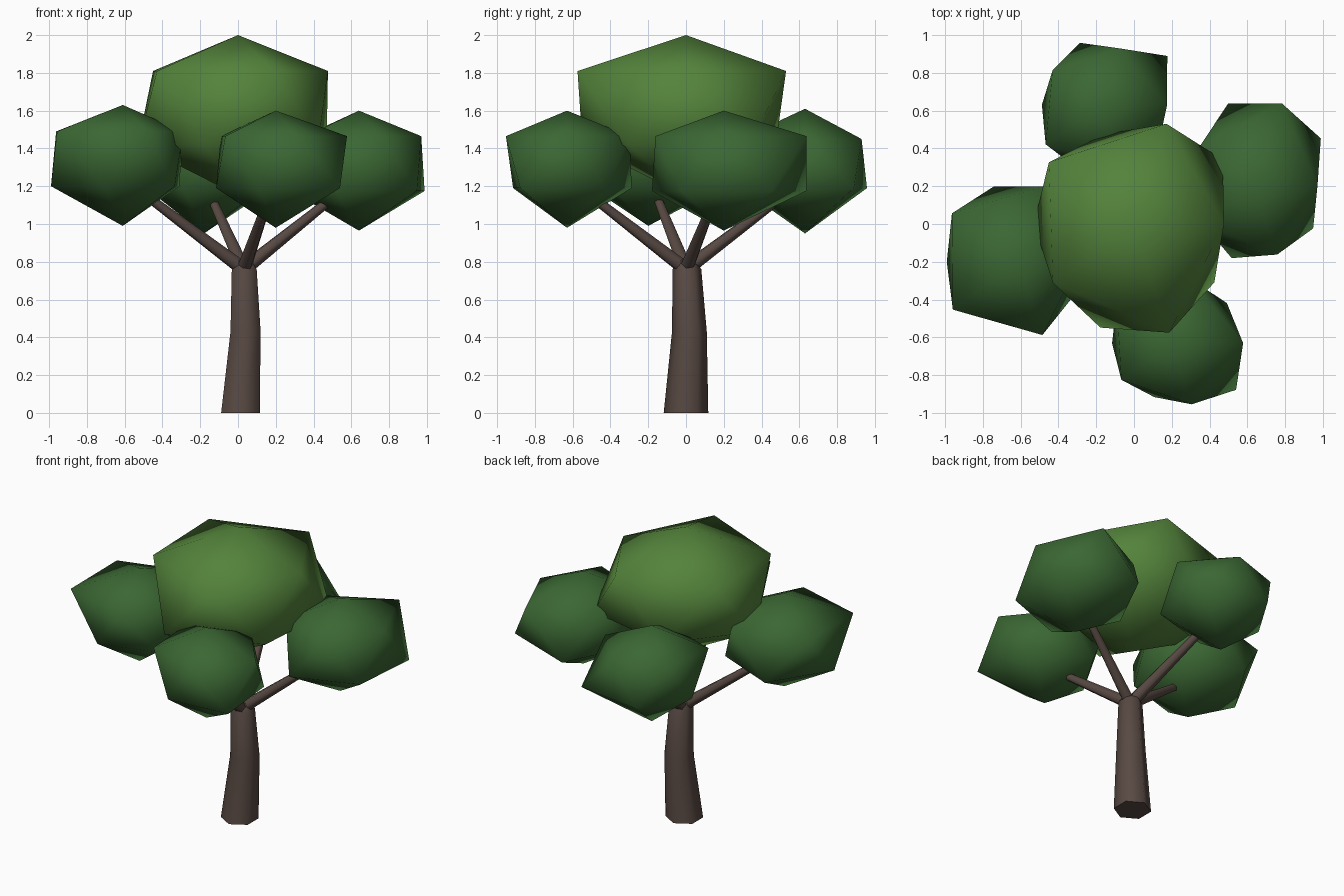
import bpy, bmesh, math
from mathutils import Vector

if "Cube" in bpy.data.objects:
    bpy.data.objects.remove(bpy.data.objects["Cube"])


def material(name, color):
    m = bpy.data.materials.new(name)
    m.diffuse_color = (*color, 1.0)
    m.use_nodes = True
    m.node_tree.nodes["Principled BSDF"].inputs["Base Color"].default_value = m.diffuse_color
    return m


BARK = material("brown bark", (0.098, 0.067, 0.056))
DARK = material("dark green leaves", (0.043, 0.135, 0.033))
LIGHT = material("light green leaves", (0.088, 0.227, 0.044))


def finish(name, bm, mat, angle):
    bmesh.ops.recalc_face_normals(bm, faces=bm.faces[:])
    mesh = bpy.data.meshes.new(name)
    bm.to_mesh(mesh)
    bm.free()
    mesh.materials.append(mat)
    ob = bpy.data.objects.new(name, mesh)
    bpy.context.collection.objects.link(ob)
    bpy.ops.object.select_all(action='DESELECT')
    ob.select_set(True)
    bpy.context.view_layer.objects.active = ob
    bpy.ops.object.shade_smooth_by_angle(angle=math.radians(angle))
    return ob


def leaf_clump(name, center, heights, radii, mat):
    """Uneven icosahedron: two poles and ten alternating upper/lower ring points."""
    cx, cy = center
    top, upper, lower, bottom = heights
    bm = bmesh.new()
    north = bm.verts.new((cx, cy, top))
    south = bm.verts.new((cx, cy, bottom))
    ring = []
    for k, r in enumerate(radii):
        a = math.radians(36 * k)
        z = lower if k % 2 else upper
        ring.append(bm.verts.new((cx + r * math.cos(a), cy + r * math.sin(a), z)))
    for k in range(10):
        n1, n2 = ring[(k + 1) % 10], ring[(k + 2) % 10]
        bm.faces.new((ring[k], n1, n2))
        bm.faces.new((south if k % 2 else north, ring[k], n2))
    finish(name, bm, mat, 180)


def limb(name, stations, sides, tilted):
    """Tapered tube through (center, radius) stations; first corner points along +y."""
    bm = bmesh.new()
    axis = (Vector(stations[-1][0]) - Vector(stations[0][0])).normalized()
    if tilted:
        u = axis.cross(Vector((0, 0, 1))).normalized()
        v = axis.cross(u)
    else:
        u, v = Vector((0, 1, 0)), Vector((-1, 0, 0))
    rings = []
    for c, r in stations:
        rings.append([bm.verts.new(Vector(c) + r * (u * math.cos(t) + v * math.sin(t)))
                      for t in (2 * math.pi * i / sides for i in range(sides))])
    for a, b in zip(rings, rings[1:]):
        for i in range(sides):
            j = (i + 1) % sides
            bm.faces.new((a[i], a[j], b[j], b[i]))
    bm.faces.new(rings[0])
    bm.faces.new(rings[-1])
    finish(name, bm, BARK, 65)


# Trunk with a slight bend
limb("trunk", [((0.013, 0.0, 0.0), 0.118), ((0.04, 0.018, 0.43), 0.092),
               ((0.033, 0.005, 0.76), 0.076), ((0.025, 0.002, 0.81), 0.05)], 6, False)

# Branches fanning out into the side clumps
for side, end in (("left", (-0.50, -0.16, 1.16)), ("right", (0.53, 0.16, 1.16)),
                  ("front", (0.17, -0.52, 1.16)), ("back", (-0.15, 0.53, 1.16))):
    limb(side + "_branch", [((0.03, 0.0, 0.76), 0.04), (end, 0.024)], 6, True)

# Foliage
leaf_clump("crown_leaves", (0, 0), (2.0, 1.81, 1.42, 1.15),
           (0.476, 0.58, 0.557, 0.50, 0.556, 0.53, 0.53, 0.576, 0.604, 0.525), LIGHT)
leaf_clump("left_leaves", (-0.61, -0.2), (1.63, 1.49, 1.20, 0.99),
           (0.32, 0.37, 0.42, 0.42, 0.436, 0.38, 0.43, 0.33, 0.407, 0.34), DARK)
leaf_clump("right_leaves", (0.64, 0.2), (1.60, 1.465, 1.175, 0.965),
           (0.33, 0.43, 0.46, 0.46, 0.36, 0.36, 0.34, 0.40, 0.38, 0.38), DARK)
leaf_clump("front_leaves", (0.2, -0.63), (1.60, 1.465, 1.19, 0.98),
           (0.377, 0.36, 0.35, 0.36, 0.36, 0.316, 0.33, 0.30, 0.34, 0.42), DARK)
leaf_clump("back_leaves", (-0.18, 0.63), (1.61, 1.45, 1.19, 0.95),
           (0.355, 0.44, 0.315, 0.345, 0.31, 0.307, 0.355, 0.36, 0.36, 0.38), DARK)
